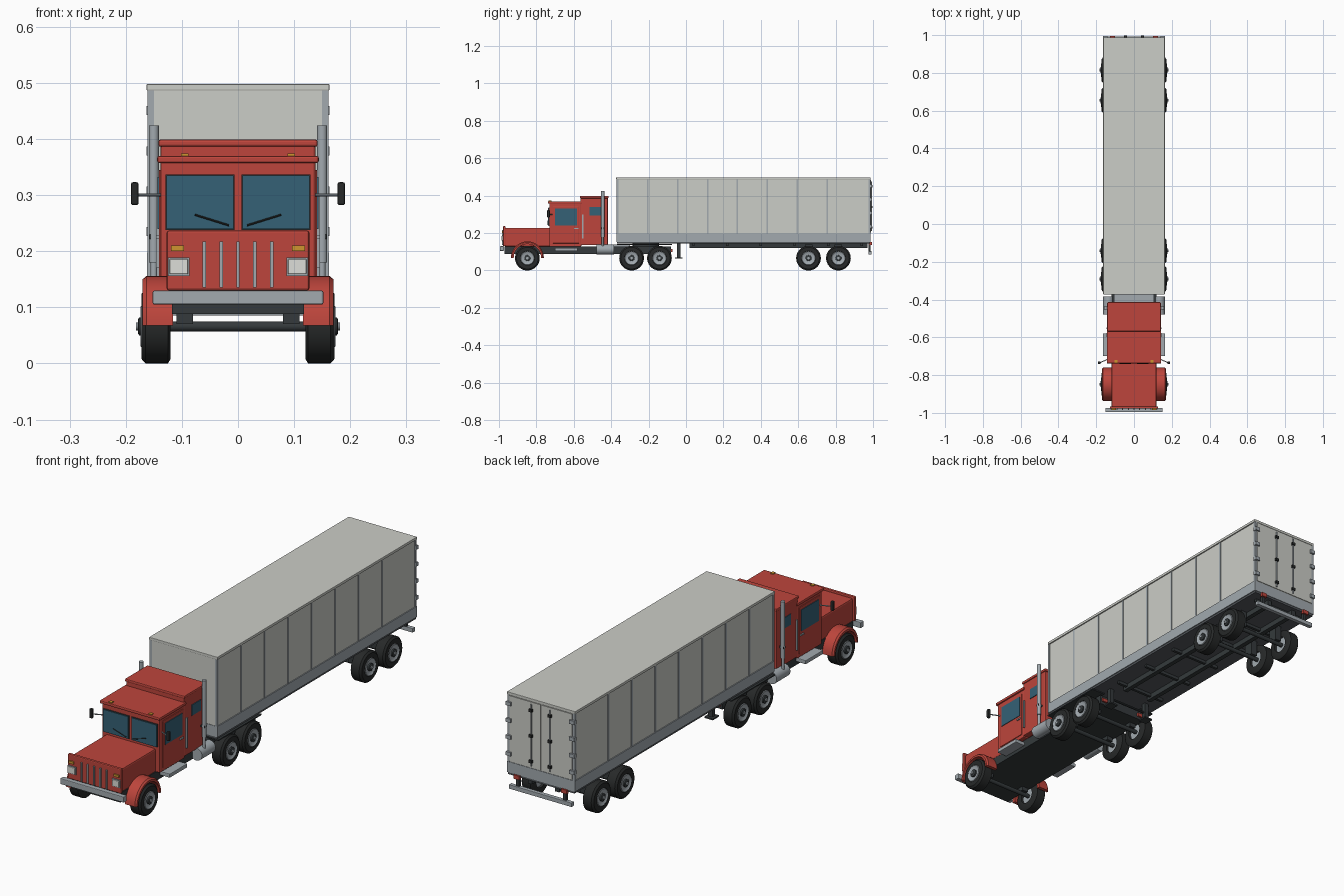
import bpy, bmesh, math
from mathutils import Vector, Matrix

if "Cube" in bpy.data.objects:
    bpy.data.objects.remove(bpy.data.objects["Cube"])


def material(name, r, g, b):
    m = bpy.data.materials.new(name)
    m.use_nodes = True
    m.diffuse_color = (r, g, b, 1)
    m.node_tree.nodes["Principled BSDF"].inputs["Base Color"].default_value = (r, g, b, 1)
    return m


RED = material("red paint", 0.51, 0.06, 0.045)
WALL = material("pale trailer grey", 0.6, 0.61, 0.57)
STEEL = material("steel grey", 0.36, 0.4, 0.43)
GLASS = material("blue glass", 0.035, 0.12, 0.18)
DARK = material("dark chassis grey", 0.035, 0.042, 0.045)
RUBBER = material("black rubber", 0.02, 0.022, 0.022)
AMBER = material("amber lamp", 0.62, 0.3, 0.03)
LENS = material("headlamp white", 0.72, 0.73, 0.69)
FLOOR = material("slate underside", 0.09, 0.1, 0.11)


def finish(name, bm, mat, bevel=0.0, smooth=False):
    bmesh.ops.recalc_face_normals(bm, faces=bm.faces)
    mesh = bpy.data.meshes.new(name)
    bm.to_mesh(mesh)
    bm.free()
    ob = bpy.data.objects.new(name, mesh)
    bpy.context.collection.objects.link(ob)
    mesh.materials.append(mat)
    if bevel:
        mod = ob.modifiers.new("bevel", "BEVEL")
        mod.width, mod.segments = bevel, 2
    if smooth:
        bpy.ops.object.select_all(action="DESELECT")
        ob.select_set(True)
        bpy.context.view_layer.objects.active = ob
        bpy.ops.object.shade_smooth_by_angle(angle=math.radians(35))
    return ob


def box(name, x, y, z, mat, bevel=0.0):
    """Box from ranges; a single number x means the range -x to x."""
    x = x if isinstance(x, tuple) else (-x, x)
    bm = bmesh.new()
    bmesh.ops.create_cube(bm, size=1)
    for v in bm.verts:
        v.co = [r[0] if c < 0 else r[1] for c, r in zip(v.co, (x, y, z))]
    return finish(name, bm, mat, bevel)


def pair(name, x, y, z, mat, bevel=0.0):
    """Box on the left (+x) and its mirror on the right."""
    box("left_" + name, x, y, z, mat, bevel)
    box("right_" + name, (-x[1], -x[0]), y, z, mat, bevel)


def rod(name, a, b, r, mat, sides=16):
    a, b = Vector(a), Vector(b)
    bm = bmesh.new()
    bmesh.ops.create_cone(bm, cap_ends=True, segments=sides, radius1=r, radius2=r, depth=(b - a).length)
    turn = (b - a).to_track_quat("Z", "Y").to_matrix().to_4x4()
    bm.transform(Matrix.Translation((a + b) / 2) @ turn)
    return finish(name, bm, mat, smooth=True)


def rod_pair(name, a, b, r, mat, sides=16):
    for side, s in (("left_", 1), ("right_", -1)):
        rod(side + name, (a[0] * s, *a[1:]), (b[0] * s, *b[1:]), r, mat, sides)


def lathe_x(name, profile, centre, s, mat, steps=36):
    """Revolve (x, radius) points around a sideways axle."""
    bm = bmesh.new()
    vs = [bm.verts.new((s * x, 0, r)) for x, r in profile]
    es = [bm.edges.new(p) for p in zip(vs, vs[1:])]
    bmesh.ops.spin(bm, geom=vs + es, axis=(1, 0, 0), cent=(0, 0, 0), angle=math.tau, steps=steps)
    bmesh.ops.remove_doubles(bm, verts=bm.verts, dist=0.0001)
    bm.transform(Matrix.Translation((0, *centre)))
    return finish(name, bm, mat, smooth=True)


# ---------------- wheels and axles ----------------
R = 0.066
TYRE = [(0.12, 0.034), (0.12, 0.058), (0.125, R), (0.165, R), (0.172, 0.058), (0.172, 0.038), (0.165, 0.035)]
RIM = [(0.13, 0.0), (0.13, 0.035), (0.172, 0.037), (0.174, 0.035), (0.171, 0.03), (0.169, 0.016), (0.169, 0.0)]
HUB = [(0.165, 0.016), (0.176, 0.016), (0.178, 0.013), (0.178, 0.0)]
for label, wy in (("steer", -0.848), ("drive_front", -0.291), ("drive_rear", -0.142),
                  ("trailer_front", 0.655), ("trailer_rear", 0.815)):
    for side, s in (("left", 1), ("right", -1)):
        tag = f"{label}_{side}_"
        lathe_x(tag + "tyre", TYRE, (wy, R), s, RUBBER)
        lathe_x(tag + "rim", RIM, (wy, R), s, STEEL)
        lathe_x(tag + "hub", HUB, (wy, R), s, DARK, 20)
        rod(tag + "hub_cap", (s * 0.17, wy, R), (s * 0.182, wy, R), 0.007, STEEL, 12)
    rod(label + "_axle", (-0.13, wy, R), (0.13, wy, R), 0.009, DARK)
    pair(label + "_hanger", (0.08, 0.11), (wy - 0.02, wy + 0.02), (0.07, 0.14 if wy > 0 else 0.1), DARK)

# ---------------- tractor chassis ----------------
box("tractor_chassis", 0.118, (-0.97, -0.08), (0.088, 0.128), DARK)
box("front_bumper", 0.152, (-0.995, -0.973), (0.105, 0.13), STEEL, 0.003)
pair("drive_mudguard", (0.1, 0.165), (-0.37, -0.075), (0.136, 0.141), DARK)
pair("tractor_tail_lamp", (0.085, 0.11), (-0.08, -0.073), (0.1, 0.115), RED)
box("deck_plate", 0.105, (-0.42, -0.3), (0.128, 0.138), STEEL)
rod("coupling_plate", (0, -0.215, 0.128), (0, -0.215, 0.143), 0.07, DARK, 24)
rod_pair("fuel_tank", (0.136, -0.478, 0.113), (0.136, -0.385, 0.113), 0.027, STEEL, 24)
pair("cab_step", (0.115, 0.165), (-0.7, -0.58), (0.103, 0.12), STEEL, 0.003)

# ---------------- hood and nose ----------------
box("hood", 0.118, (-0.97, -0.72), (0.128, 0.228), RED, 0.006)
box("nose_panel", 0.127, (-0.978, -0.965), (0.13, 0.237), RED, 0.004)
for i in range(5):
    x = 0.03 * (i - 2)
    box(f"grille_bar_{i + 1}", (x - 0.003, x + 0.003), (-0.984, -0.976), (0.135, 0.217), STEEL)
pair("headlamp_bezel", (0.086, 0.125), (-0.982, -0.976), (0.156, 0.189), STEEL)
pair("headlamp", (0.089, 0.122), (-0.986, -0.98), (0.159, 0.186), LENS, 0.002)
pair("turn_lamp", (0.096, 0.119), (-0.984, -0.976), (0.2, 0.21), AMBER)

# fenders: half rings over the steer wheels
for side, s in (("left", 1), ("right", -1)):
    bm = bmesh.new()
    section = [bm.verts.new((s * x, r, 0)) for x, r in
               ((0.116, 0.073), (0.116, 0.088), (0.163, 0.088), (0.17, 0.082), (0.17, 0.073))]
    face = bm.faces.new(section)
    arc = bmesh.ops.spin(bm, geom=[face], axis=(1, 0, 0), cent=(0, 0, 0), angle=math.pi, steps=20)
    bm.transform(Matrix.Translation((0, -0.848, 0.068)))
    finish(side + "_fender", bm, RED, smooth=True)

# ---------------- cab and sleeper ----------------
box("cab", 0.138, (-0.73, -0.56), (0.128, 0.362), RED, 0.004)
box("sleeper", 0.138, (-0.565, -0.418), (0.135, 0.39), RED, 0.004)
box("cab_roof", 0.144, (-0.738, -0.555), (0.357, 0.37), RED, 0.004)
box("sleeper_roof", 0.142, (-0.568, -0.414), (0.386, 0.399), RED, 0.004)
pair("roof_marker", (0.088, 0.102), (-0.735, -0.72), (0.368, 0.374), AMBER)
pair("windshield_frame", (0.006, 0.129), (-0.734, -0.728), (0.238, 0.337), DARK)
pair("windshield", (0.008, 0.127), (-0.737, -0.729), (0.24, 0.335), GLASS)
rod_pair("wiper", (0.016, -0.739, 0.246), (0.077, -0.739, 0.265), 0.0017, RUBBER, 6)
pair("door_panel", (0.134, 0.141), (-0.712, -0.572), (0.145, 0.345), RED, 0.002)
pair("door_window", (0.137, 0.1435), (-0.7, -0.582), (0.24, 0.332), GLASS)
pair("sleeper_window", (0.135, 0.141), (-0.515, -0.452), (0.294, 0.34), GLASS)
pair("door_handle", (0.139, 0.146), (-0.598, -0.576), (0.222, 0.228), STEEL)
pair("grab_rail", (0.139, 0.146), (-0.555, -0.549), (0.17, 0.3), STEEL)
rod_pair("mirror_arm", (0.137, -0.715, 0.3), (0.182, -0.735, 0.3), 0.0025, STEEL, 8)
pair("mirror", (0.177, 0.191), (-0.742, -0.728), (0.282, 0.323), RUBBER, 0.004)

# exhaust stacks
rod_pair("exhaust_stack", (0.15, -0.445, 0.18), (0.15, -0.445, 0.424), 0.009, STEEL)
rod_pair("exhaust_elbow", (0.15, -0.445, 0.13), (0.15, -0.445, 0.2), 0.006, STEEL)
pair("exhaust_bracket", (0.13, 0.158), (-0.452, -0.438), (0.222, 0.23), DARK)

# ---------------- trailer ----------------
FRONT, BACK = -0.37, 0.985
box("trailer_box", 0.158, (FRONT, BACK), (0.19, 0.49), WALL)
box("trailer_roof", 0.163, (FRONT - 0.003, BACK + 0.002), (0.486, 0.498), WALL, 0.002)
box("trailer_lower_rail", 0.162, (FRONT - 0.002, BACK + 0.002), (0.152, 0.198), STEEL)
box("trailer_floor", 0.158, (FRONT, BACK), (0.143, 0.153), FLOOR)
for i in range(7):
    y = -0.205 + 0.16 * i
    pair(f"side_rib_{i + 1}", (0.157, 0.1605), (y - 0.004, y + 0.004), (0.196, 0.487), STEEL)
pair("front_post", (0.15, 0.161), (FRONT - 0.002, FRONT + 0.008), (0.196, 0.487), STEEL)
pair("rear_post", (0.15, 0.161), (BACK - 0.008, BACK + 0.001), (0.196, 0.487), STEEL)
pair("frame_rail", (0.055, 0.075), (0.02, 0.97), (0.12, 0.145), DARK)
for i in range(6):
    y = 0.04 + 0.18 * i
    box(f"cross_member_{i + 1}", 0.12, (y - 0.006, y + 0.006), (0.13, 0.145), DARK)

# landing gear
pair("landing_leg", (0.085, 0.105), (-0.048, -0.03), (0.068, 0.145), DARK)
pair("landing_foot", (0.075, 0.115), (-0.06, -0.018), (0.064, 0.07), DARK)
rod("landing_brace", (-0.09, -0.039, 0.1), (0.09, -0.039, 0.1), 0.005, DARK, 8)

# rear doors with lock rods and hinges
pair("rear_door", (0.0015, 0.149), (BACK - 0.01, BACK + 0.003), (0.202, 0.484), WALL)
rod_pair("lock_rod", (0.045, 0.991, 0.21), (0.045, 0.991, 0.475), 0.003, STEEL, 8)
for i, z in enumerate((0.23, 0.34, 0.45)):
    pair(f"rod_clamp_{i + 1}", (0.038, 0.052), (0.986, 0.997), (z - 0.006, z + 0.006), RUBBER)
for i in range(4):
    z = 0.235 + 0.072 * i
    pair(f"door_hinge_{i + 1}", (0.14, 0.163), (0.98, 0.995), (z - 0.008, z + 0.008), STEEL)

# rear underrun bar and lamps
box("underrun_bar", 0.15, (0.975, 0.993), (0.085, 0.103), STEEL, 0.002)
pair("underrun_post", (0.105, 0.12), (0.975, 0.987), (0.1, 0.15), DARK)
pair("tail_lamp", (0.1, 0.127), (0.982, 0.994), (0.135, 0.152), RED)
